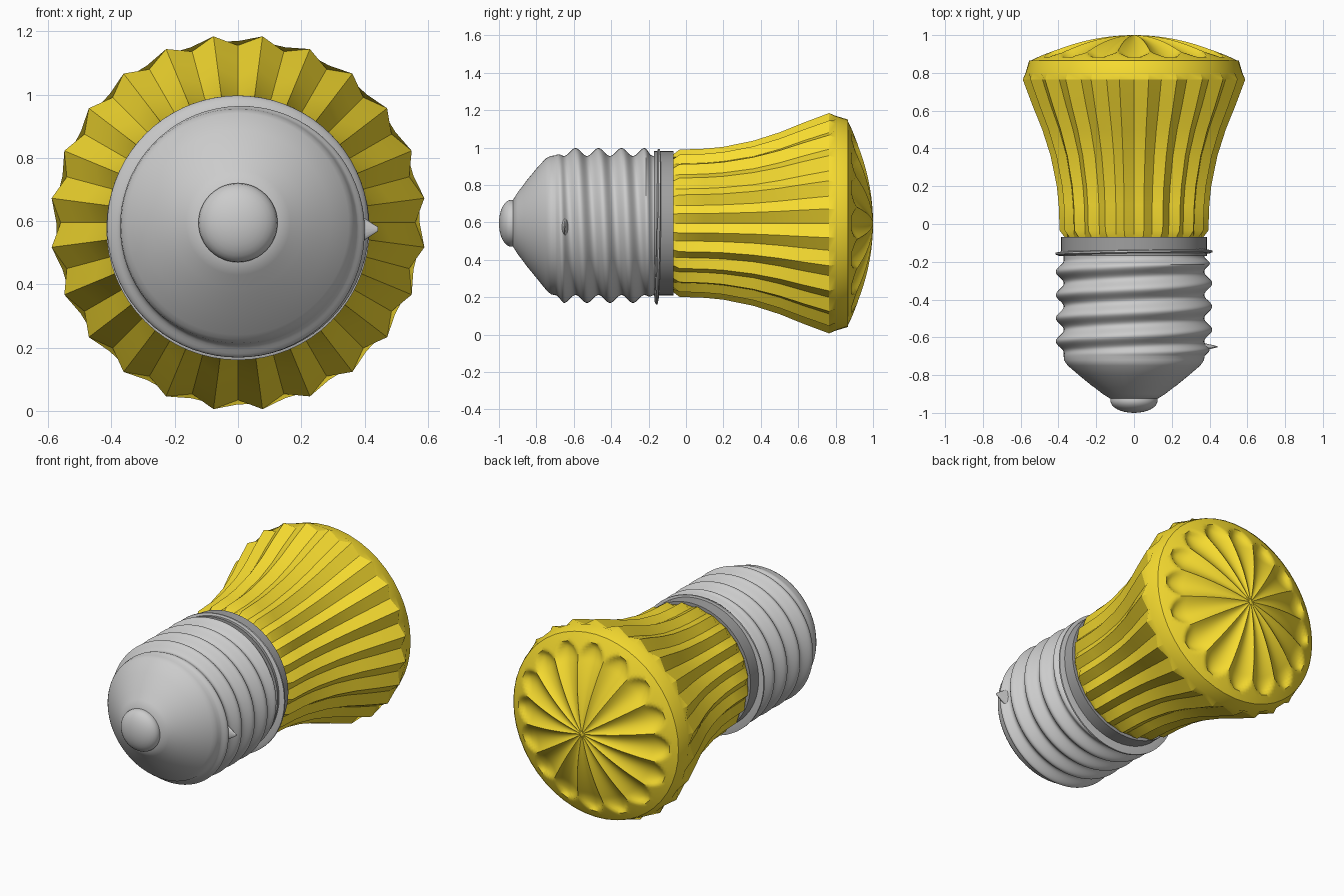
import bpy, bmesh, math
from math import sin, cos, pi, sqrt

if "Cube" in bpy.data.objects:
    bpy.data.objects.remove(bpy.data.objects["Cube"])

CZ = 0.595  # height of the bulb axis


def lathe(name, rows, n, fn, angle=30, mat=None, caps=True):
    """Skin rings around the y axis; fn(row, theta) -> radius, y, z shift."""
    bm = bmesh.new()
    rings = []
    for row in rows:
        ring = []
        for i in range(n):
            t = 2 * pi * i / n
            r, y, dz = fn(row, t)
            ring.append(bm.verts.new((r * cos(t), y, CZ + dz + r * sin(t))))
        rings.append(ring)
    for a, b in zip(rings, rings[1:]):
        for i in range(n):
            j = (i + 1) % n
            bm.faces.new((a[i], a[j], b[j], b[i]))
    if caps:
        bm.faces.new(rings[0])
        bm.faces.new(rings[-1])
    bmesh.ops.remove_doubles(bm, verts=bm.verts, dist=1e-5)
    bmesh.ops.recalc_face_normals(bm, faces=bm.faces)
    me = bpy.data.meshes.new(name)
    bm.to_mesh(me)
    bm.free()
    ob = bpy.data.objects.new(name, me)
    bpy.context.collection.objects.link(ob)
    if mat:
        me.materials.append(mat)
    smooth(ob, angle)
    return ob


def smooth(ob, angle):
    bpy.ops.object.select_all(action='DESELECT')
    ob.select_set(True)
    bpy.context.view_layer.objects.active = ob
    bpy.ops.object.shade_smooth_by_angle(angle=math.radians(angle))


def material(name, col):
    m = bpy.data.materials.new(name)
    m.diffuse_color = col
    m.use_nodes = True
    m.node_tree.nodes["Principled BSDF"].inputs["Base Color"].default_value = m.diffuse_color
    return m


yellow = material("yellow_glass", (0.95, 0.73, 0.03, 1))
dark = material("dark_grey", (0.35, 0.35, 0.35, 1))

# Ribbed flaring body: y, ridge radius, valley radius
body = [(-0.07, 0.37, 0.365), (-0.035, 0.397, 0.367), (0.1, 0.402, 0.372),
        (0.2, 0.412, 0.382), (0.36, 0.445, 0.412), (0.5, 0.49, 0.457),
        (0.63, 0.543, 0.51), (0.765, 0.594, 0.56), (0.80, 0.577, 0.574),
        (0.865, 0.555, 0.555)]


def ribs(row, t):
    valley = round(t / (2 * pi) * 48) % 2 == 0
    return row[2 if valley else 1], row[0], 0


lathe("ribbed_bulb", body, 48, ribs, 22, yellow, caps=False)

# Domed end with petal shaped flutes
PETALS, RIM, RC = 16, 0.555, 0.42
BALL = 1.17
RHO = RC * math.tan(pi / PETALS)


def dome(r, t):
    y = 1 - BALL + sqrt(BALL ** 2 - r * r)
    step = 2 * pi / PETALS
    x = r * sin((t + step / 2) % step - step / 2)
    if r < RC:
        w = r * math.tan(pi / PETALS)
    else:
        w = sqrt(max(0, RHO ** 2 - (r - RC) ** 2))
    if w > 1e-4:
        y -= 0.04 * (w / RHO) * max(0, 1 - (x / w) ** 2)
    return r, y, 0


lathe("fluted_dome", [RIM * k / 36 for k in range(36, -1, -1)], PETALS * 12,
      dome, 35, yellow, caps=False)

# Collar and thin flange
lathe("collar", [(-0.17, 0.386), (-0.068, 0.386)], 64,
      lambda p, t: (p[1], p[0], 0), 30, dark)
lathe("flange", [(-0.162, 0.40), (-0.155, 0.416), (-0.146, 0.416), (-0.14, 0.385)], 64,
      lambda p, t: (p[1], p[0] + 0.006 * cos(t) + 0.006 * sin(t), -0.018), 30)

# Screw base: threaded barrel, then cone and shoulder
PITCH = 0.123
barrel = [(-0.16 - 0.54 * k / 80, 0.372) for k in range(81)]
cone = [(-0.72, 0.370), (-0.735, 0.362), (-0.75, 0.350), (-0.80, 0.292),
        (-0.855, 0.225), (-0.865, 0.21), (-0.90, 0.165), (-0.925, 0.125)]


def clamp(v):
    v = max(0, min(1, v))
    return v * v * (3 - 2 * v)


def screw(p, t):
    y, r = p
    env = clamp((y + 0.71) / 0.06) * clamp((-0.17 - y) / 0.05)
    phase = y + 0.56 + PITCH * t / (2 * pi)
    r += 0.042 * env * (0.5 + 0.5 * cos(2 * pi * phase / PITCH))
    return r, y, -0.012 * clamp((y + 0.78) / 0.08)


lathe("screw_base", barrel + cone, 72, screw, 40)

# Rounded contact at the tip
tip = [(-0.91, 0.122)] + [(-0.935 - 0.065 * sin(a * pi / 16), 0.125 * cos(a * pi / 16))
                          for a in range(9)]
lathe("tip_contact", tip, 48, lambda p, t: (p[1], p[0], 0), 40, caps=False)

# Small pointed start of the thread
bpy.ops.mesh.primitive_cone_add(vertices=16, radius1=0.045, radius2=0.004, depth=0.10,
                                location=(0.393, -0.65, 0.575), rotation=(0, pi / 2, 0))
spur = bpy.context.object
spur.name = "thread_start"
spur.scale = (1.6, 0.6, 1)
smooth(spur, 40)
